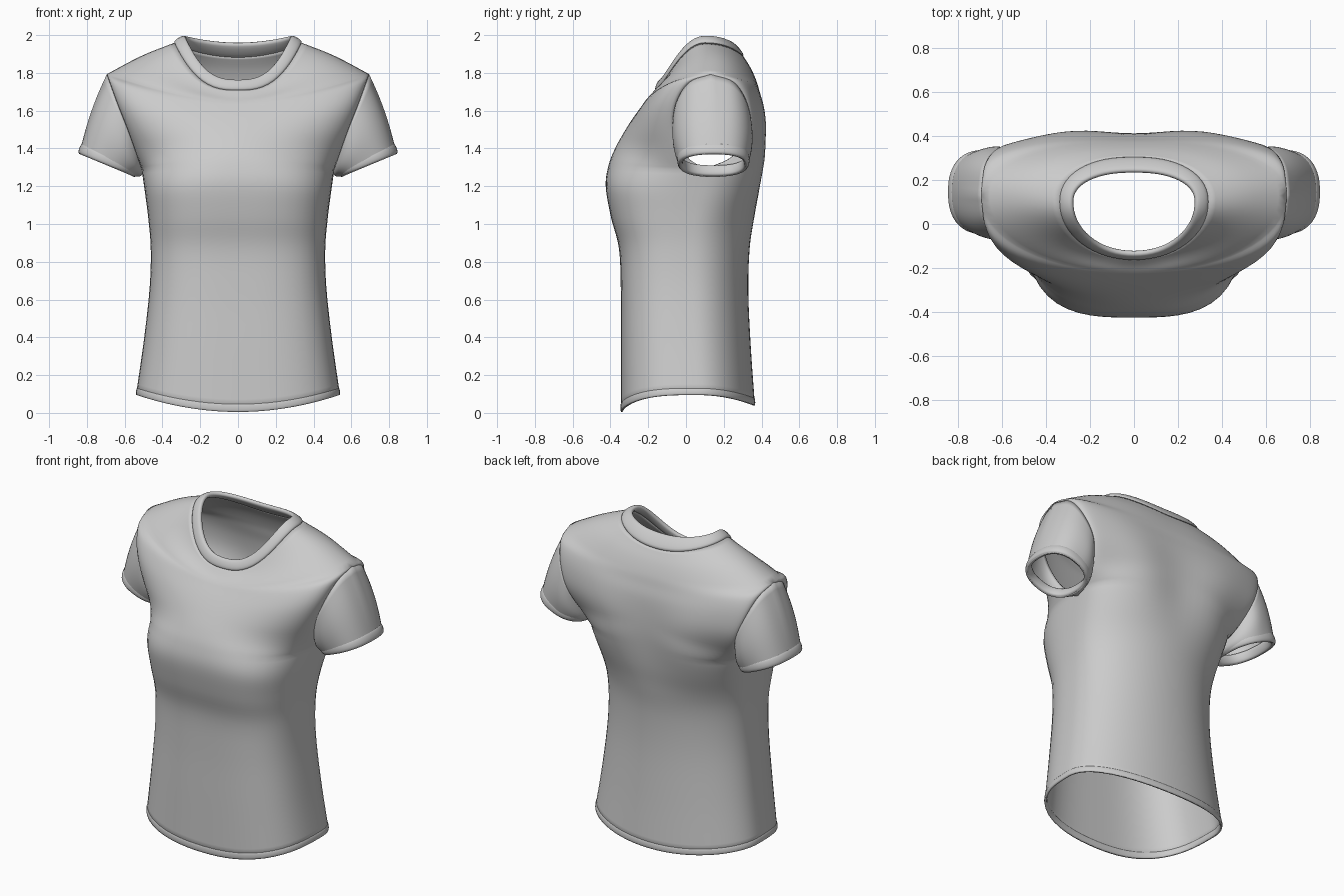
import bpy, bmesh, math
from mathutils import Vector

if "Cube" in bpy.data.objects:
    bpy.data.objects.remove(bpy.data.objects["Cube"])

# Body rows from hem to neck:
# front y, front z, back y, back z, side x, side y (front edge), side y (back edge), side z
ROWS = [
    (-.34, .005, .36, .04, .535, .06, .06, .095),     # hem
    (-.34, .34, .338, .35, .494, .045, .045, .38),
    (-.34, .64, .325, .64, .463, .035, .035, .66),
    (-.35, .87, .332, .87, .457, .035, .035, .87),    # waist
    (-.393, 1.04, .357, 1.04, .47, .045, .045, 1.03),
    (-.42, 1.2, .382, 1.18, .488, .065, .065, 1.17),  # bust
    (-.405, 1.31, .398, 1.31, .505, .10, .10, 1.29),  # armpit
    (-.37, 1.40, .406, 1.42, .53, 0, .25, 1.36),
    (-.32, 1.49, .406, 1.53, .58, -.06, .335, 1.5),
    (-.275, 1.56, .40, 1.62, .635, -.05, .32, 1.64),
    (-.235, 1.615, .385, 1.69, .675, .02, .25, 1.75),
    (-.215, 1.64, .37, 1.75, .69, .13, .13, 1.79),    # shoulder tip
    (-.185, 1.67, .34, 1.82, .51, .125, .125, 1.885),
    (-.155, 1.705, .30, 1.885, .335, .10, .10, 1.955), # neck
]
ARMPIT, TIP, TOP = 6, 11, len(ROWS) - 1
STEP, COLS = 5, 32


def smooth(v, start, end):
    t = min(1, max(0, (v - start) / (end - start)))
    return t * t * (3 - 2 * t)


def spline(col, v, breaks):
    i = min(int(v), TOP - 1)
    t = v - i
    p = [r[col] for r in ROWS]
    p1, p2 = p[i], p[i + 1]
    p0 = 2 * p1 - p2 if i in breaks else p[i - 1]
    p3 = 2 * p2 - p1 if i + 1 in breaks else p[i + 2]
    return .5 * (2 * p1 + (p2 - p0) * t + (2 * p0 - 5 * p1 + 4 * p2 - p3) * t * t
                 + (3 * p1 - p0 - 3 * p2 + p3) * t ** 3)


def body_row(v):
    ends = [spline(c, v, (0, TOP)) for c in range(4)]
    return ends + [spline(c, v, (0, ARMPIT, TIP, TOP)) for c in range(4, 8)]


def panel_line(row, v, back):
    """Side-to-side line over the front or back of the body."""
    yc, zc = row[2:4] if back else row[0:2]
    xs, ys, zs = row[4], row[6 if back else 5], row[7]
    if back:
        power = 2.05 + .7 * smooth(v, 3.5, 6) - .9 * smooth(v, 6, 7.4) + .4 * smooth(v, 8, 11)
        scoop = 2
    else:
        power = 3.1 - 1.05 * smooth(v, 4.8, 7.6)
        scoop = 2 - .4 * smooth(v, 9, TIP) + 1.2 * smooth(v, TIP, TOP)
    pts = []
    for k in range(COLS + 1):
        a = math.pi * (k / COLS - .5)
        s, c = math.sin(a), max(0, math.cos(a))
        r = (abs(s) ** power + c ** power) ** (-1 / power)
        u, w = s * r, c * r
        y = ys + (yc - ys) * w
        z = zs + (zc - zs) * (1 - abs(u) ** scoop)
        if back:  # shoulder blades
            y += .024 * math.exp(-((z - 1.45) / .25) ** 2) * math.sin(math.pi * u) ** 2
        pts.append(Vector((xs * u, y, z)))
    return pts


def ring(row, v):
    return panel_line(row, v, False) + panel_line(row, v, True)[-2:0:-1]


def make_surface(name, grids, closed=False, thickness=0, mirror=False):
    bm = bmesh.new()
    for grid in grids:
        vs = [[bm.verts.new(p) for p in line] for line in grid]
        n = len(vs[0])
        for a, b in zip(vs, vs[1:]):
            for k in range(n if closed else n - 1):
                m = (k + 1) % n
                bm.faces.new((a[k], a[m], b[m], b[k]))
    bmesh.ops.remove_doubles(bm, verts=bm.verts[:], dist=.0005)
    bmesh.ops.recalc_face_normals(bm, faces=bm.faces[:])
    mesh = bpy.data.meshes.new(name)
    bm.to_mesh(mesh)
    bm.free()
    mesh.shade_smooth()
    obj = bpy.data.objects.new(name, mesh)
    bpy.context.collection.objects.link(obj)
    if thickness:
        mod = obj.modifiers.new("Cloth", 'SOLIDIFY')
        mod.thickness, mod.offset = thickness, 0
    if mirror:
        obj.modifiers.new("Mirror", 'MIRROR')
    return obj


def make_band(name, loop_a, loop_b, half_thick, mirror=False):
    """Rounded strip running between two matching closed loops."""
    n, sides = len(loop_a), 16
    lines = [[] for _ in range(sides + 1)]
    for k in range(n):
        mid, half = (loop_a[k] + loop_b[k]) / 2, (loop_b[k] - loop_a[k]) / 2
        tangent = loop_a[(k + 1) % n] - loop_a[k - 1]
        out = tangent.cross(half).normalized() * half_thick
        for j in range(sides + 1):
            a = math.tau * j / sides
            bulge = math.copysign(abs(math.sin(a)) ** .6, math.sin(a))
            lines[j].append(mid + half * math.cos(a) + out * bulge)
    return make_surface(name, [lines], closed=True, mirror=mirror)


# Body: front and back panels joined at the side and shoulder seams
steps = [i / STEP for i in range(TOP * STEP + 1)]
panels = [[panel_line(body_row(v), v, back) for v in steps] for back in (False, True)]
make_surface("shirt_body", panels, thickness=.01)

# Hem strip
make_band("bottom_hem", ring(body_row(0), 0), ring(body_row(.13), .13), .008)

# Collar
inner_neck = (-.13, 1.762, .238, 1.957, .278, .10, .10, 1.99)
make_band("neck_collar", ring(body_row(TOP), TOP), ring(inner_neck, TOP), .016)

# Sleeves: from the armhole edge to the cuff ring
arm_steps = [ARMPIT + i / STEP for i in range((TIP - ARMPIT) * STEP + 1)]
arm_rows = [body_row(v) for v in arm_steps]
armhole = [Vector((r[4], r[5], r[7])) for r in arm_rows]
armhole += [Vector((r[4], r[6], r[7])) for r in arm_rows[-2:0:-1]]
count = len(armhole)
cuff_centre = Vector((.694, .145, 1.312))
cuff_loop = []
for k in range(count):
    a = math.tau * k / count
    c, s = math.cos(a), math.sin(a)
    r = (abs(c) ** 2.4 + abs(s) ** 2.4) ** (-1 / 2.4)
    cuff_loop.append(cuff_centre + Vector((-.142 * c * r, -.175 * s * r, -.058 * c * r)))
arm_centre = sum(armhole, Vector()) / count
sleeve = []
for i in range(11):
    s = i / 10
    centre = arm_centre.lerp(cuff_centre, s)
    line = []
    for a, b in zip(armhole, cuff_loop):
        p = a.lerp(b, s)
        line.append(p + (p - centre) * .085 * math.sin(math.pi * s))
    sleeve.append(line)
make_surface("sleeves", [sleeve], closed=True, thickness=.01, mirror=True)

# Sleeve cuffs
up = Vector((-.38, 0, .92)) * .06
make_band("sleeve_cuffs", cuff_loop, [p + up for p in cuff_loop], .016, mirror=True)
